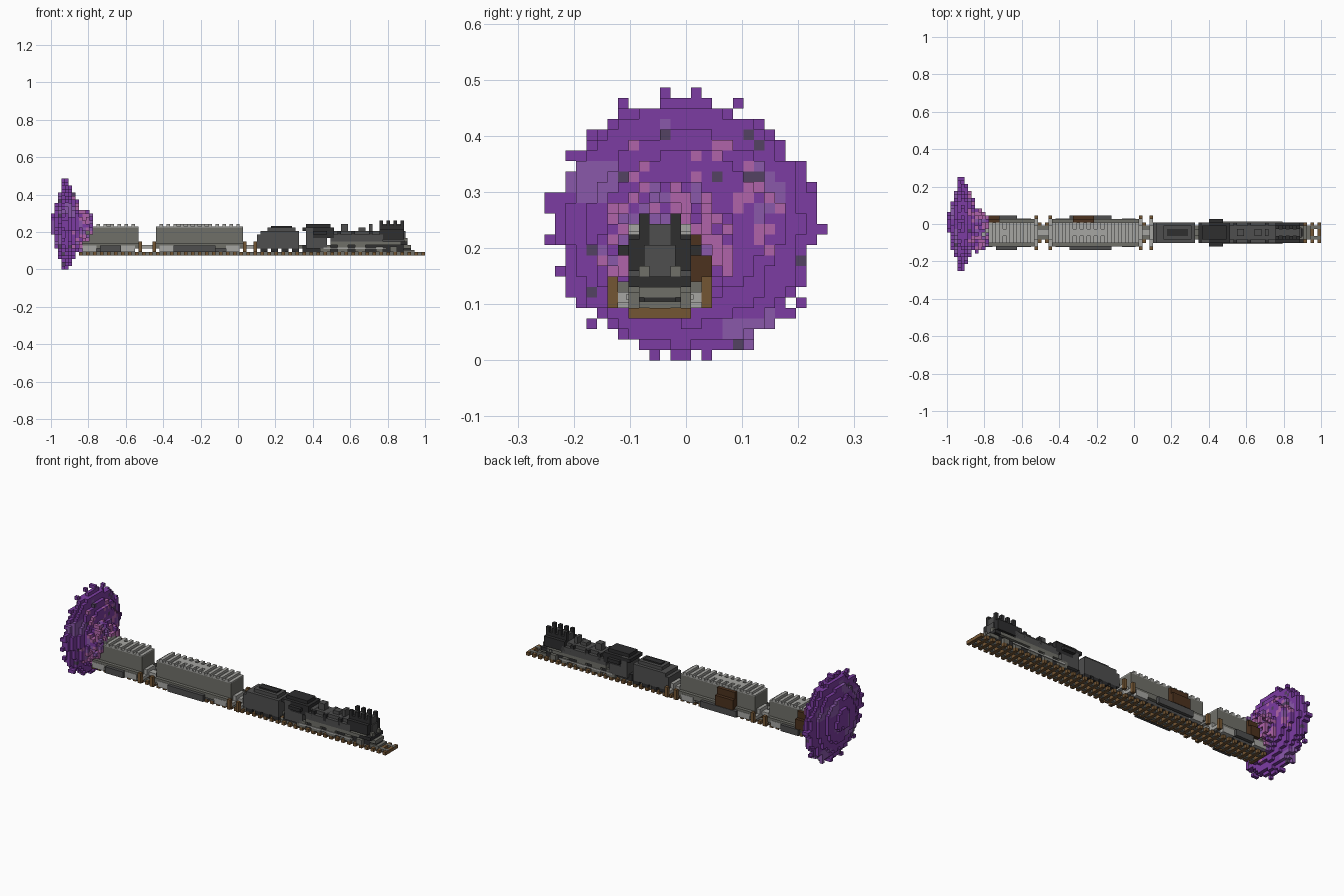
import bpy, bmesh, math, random
from mathutils import Vector, noise

random.seed(4)
V = 2 / 107          # size of one block
OFFSET = Vector((-1.0, -13.5 * V, 0.0))

cube = bpy.data.objects.get("Cube")
if cube:
    bpy.data.objects.remove(cube, do_unlink=True)


def material(name, r, g, b):
    lin = [((c / 255 + 0.055) / 1.055) ** 2.4 for c in (r, g, b)] + [1]
    m = bpy.data.materials.new(name)
    m.use_nodes = True
    m.diffuse_color = lin
    bsdf = next(n for n in m.node_tree.nodes if n.type == 'BSDF_PRINCIPLED')
    bsdf.inputs["Base Color"].default_value = lin
    return m


PURPLE = material("purple", 124, 60, 162)
LILAC = material("light purple", 138, 88, 170)
PINK = material("pink", 176, 100, 170)
PLUM = material("dark plum", 84, 66, 98)
BLACK = material("near black", 46, 46, 47)
DARK = material("dark grey", 78, 78, 78)
GREY = material("stone grey", 112, 112, 105)
LIGHT = material("light grey", 166, 166, 162)
BROWN = material("brown", 116, 86, 52)
WALNUT = material("dark brown", 76, 50, 30)


def finish(name, bm, mats):
    me = bpy.data.meshes.new(name)
    bm.to_mesh(me)
    bm.free()
    for m in mats:
        me.materials.append(m)
    ob = bpy.data.objects.new(name, me)
    bpy.context.collection.objects.link(ob)
    return ob


def boxes(name, mat, spans):
    """Boxes given in blocks as (x0, x1, y0, y1, z0, z1)."""
    bm = bmesh.new()
    for x0, x1, y0, y1, z0, z1 in spans:
        new = bmesh.ops.create_cube(bm, size=1)["verts"]
        size = Vector((x1 - x0, y1 - y0, z1 - z0))
        mid = Vector((x0 + x1, y0 + y1, z0 + z1)) / 2
        for v in new:
            v.co = OFFSET + V * (mid + Vector(a * b for a, b in zip(v.co, size)))
    return finish(name, bm, [mat])


def voxels(name, cells, mats):
    """Outer skin of a set of blocks; cells maps a position to a material slot."""
    bm = bmesh.new()
    for c, slot in cells.items():
        for axis in range(3):
            for s in (-1, 1):
                n = [0, 0, 0]
                n[axis] = s
                if tuple(a + b for a, b in zip(c, n)) in cells:
                    continue
                u, w = (axis + 1) % 3, (axis + 2) % 3
                loop = [(-1, -1), (1, -1), (1, 1), (-1, 1)][::s]
                verts = []
                for a, b in loop:
                    p = Vector(c) + Vector((.5, .5, .5)) + Vector(n) / 2
                    p[u] += a / 2
                    p[w] += b / 2
                    verts.append(bm.verts.new(OFFSET + V * p))
                bm.faces.new(verts).material_index = slot
    bmesh.ops.remove_doubles(bm, verts=bm.verts, dist=V / 100)
    return finish(name, bm, mats)


# Portal: ragged lens of blocks
radii = [3, 6.5, 9.3, 11.4, 12.2, 11.3, 9.3, 7.5]
portal = {}
for i, radius in enumerate(radii):
    for j in range(27):
        for k in range(26):
            d = math.hypot(j - 13, k - 12.2)
            ragged = radius + noise.noise(Vector((i, j, k)) * 0.45) * 0.9
            if d < ragged or (i in (3, 4) and d < 13.3 and random.random() < 0.16):
                tone = noise.noise(Vector((i, j, k)) * 0.21 + Vector((9, 3, 5)))
                slot = 1 if tone > 0.2 else 0
                if random.random() < 0.03:
                    slot = 3
                if i > 5 and random.random() < 0.12:
                    slot = 2
                portal[i, j, k] = slot
# Far fringe blocks that mark the widest reach
for cell in [(4, 0, 15), (4, 26, 12), (4, 13, 0), (4, 14, 25)]:
    portal[cell] = 0
voxels("portal_disc", portal, [PURPLE, LILAC, PINK, PLUM])

# Pink swirl clinging to the emerging wagon
swirl = {}
for i, radius in zip(range(8, 12), (6.5, 6.2, 5.6, 5)):
    for j in range(27):
        for k in range(4, 19):
            d = math.hypot(j - 11.2, k - 10.5)
            in_wagon = 8 <= j < 14 and 5 <= k < 12
            if d < radius and not in_wagon and random.random() < 0.75 - 0.13 * (i - 8):
                swirl[i, j, k] = random.choice((0, 1, 1, 2))
voxels("portal_swirl", swirl, [PURPLE, PINK, LILAC])

# Track
boxes("sleepers", BROWN, [(x, x + 1, 8, 14, 4, 5) for x in range(8, 107, 2)])
boxes("rails", GREY, [(8, 107, y, y + 1, 4.02, 5.06) for y in (9, 12)])


def wagon(name, x0, x1, bay, door):
    length = range(x0 + 1, x1 - 1, 2)
    boxes(name + "_body", GREY, [(x0, x1, 8, 14, 7, 12)])
    boxes(name + "_footing", GREY, [(x0, x1, 7, 15, 6, 7.5)])
    boxes(name + "_underframe", DARK, [(x0 + 1, x1 - 1, 8, 14, 5, 6)])
    boxes(name + "_steps", LIGHT, [(x, x + 4, y, y + 2, 5, 6.8)
                                   for x in (x0 + 1, x1 - 5) for y in (6.9, 13.1)])
    boxes(name + "_roof_ribs", LIGHT, [(x, x + 1, 8, 14, 12, 13) for x in length])
    boxes(name + "_roof_skin", LIGHT, [(x0, x1, 8, 14, 12, 12.3)])
    boxes(name + "_roof_vent", LIGHT, [(bay[0] + 1, bay[1] - 2, 10, 12, 12, 13)])
    boxes(name + "_side_lockers", DARK, [(*bay, y, y + 1, 5, 6.9) for y in (6, 15)])
    boxes(name + "_door", WALNUT, [(*door, 14, 15, 7, 12), (*door, 15, 16, 7, 10)])


wagon("rear_wagon", 8, 25, (14, 20), (12, 15))
wagon("front_wagon", 30, 55, (35, 47), (36, 42))

# Couplings and end posts between vehicles
for name, a, b in (("rear", 25, 30), ("middle", 55, 59)):
    boxes(name + "_coupling", LIGHT, [(a, b, 10, 12, 6, 7), (a, a + 1, 9, 13, 6, 8),
                                      (b - 1, b, 9, 13, 6, 8)])
    boxes(name + "_end_posts", BROWN, [(x, x + 1, y, y + 1, 5, 8)
                                       for x in (a, b - 1) for y in (6, 15)])
    boxes(name + "_post_arms", LIGHT, [(x, x + 1, 7, 15, 5.5, 6.5) for x in (a, b - 1)])

# Tender
boxes("tender_body", DARK, [(59, 71, 8, 14, 6, 10), (60, 71, 8, 14, 10, 11),
                            (62, 70, 9, 13, 11, 12)])
boxes("tender_coal", BLACK, [(63, 69, 10, 12, 12, 12.4)])
boxes("tender_wheels", BLACK, [(x, x + 2, y, y + 1, 5, 6)
                               for x in (60, 63, 66, 69) for y in (8, 13)])
boxes("tender_link", GREY, [(71, 72, 10, 12, 6, 7)])

# Locomotive cab
boxes("cab_walls", DARK, [(73, 79, 8, 14, 6, 9), (73, 75, 8, 14, 9, 12)])
boxes("cab_roof", BLACK, [(72, 81, 8, 14, 11, 12), (73, 80, 9, 13, 12, 13),
                          (75, 79, 7, 15, 10, 11), (75, 81, 8, 14, 9, 11)])

# Boiler with bands, domes and running boards
boxes("boiler", DARK, [(80, 95, 9, 13, 7, 11), (80, 95, 8, 14, 8, 10)])
boxes("boiler_bands", BLACK, [(x, x + 1, 8, 14, 9, 11) for x in (82, 86, 91)])
boxes("boiler_domes", DARK, [(83, 85, 10, 12, 11, 13), (88, 90, 10, 12, 11, 12),
                             (91, 92, 10, 12, 11, 13)])
boxes("running_boards", GREY, [(80, 100, y, y + 1, 7, 8) for y in (8, 13)])

# Wheels, frame and rods
boxes("engine_frame", BLACK, [(72, 101, 9, 13, 5, 7)])
boxes("driving_wheels", GREY, [(x, x + 3, y, y + 1, 5, 7)
                               for x in (77, 82, 87) for y in (8, 13)])
boxes("leading_wheels", GREY, [(x, x + 2, y, y + 1, 5, 6.5)
                               for x in (93, 97) for y in (8, 13)])
boxes("side_rods", LIGHT, [(78, 96, y, y + .3, 5.8, 6.3) for y in (7.8, 13.9)])

# Smokebox with crown of posts
boxes("smokebox_sides", BLACK, [(94, 101, y, y + 2, 8.5, 11.5) for y in (8, 12)])
boxes("smokebox_core", DARK, [(94, 101, 10, 12, 8, 13)])
boxes("smokebox_shoulders", BLACK, [(94, 101, y, y + 1, 11.5, 12.5) for y in (9, 12)])
boxes("crown_posts", BLACK, [(x, x + 1, y, y + 1, 12, 14)
                             for x in (94, 96, 98, 100) for y in (9, 12)])
boxes("smokebox_door", DARK, [(101, 101.4, 9.5, 12.5, 8, 11)])

# Front beam, buffers and pilot
boxes("buffer_beam", BLACK, [(98, 102, 8, 14, 7, 8), (101, 103, 9.5, 12.5, 5, 6)])
boxes("buffers", GREY, [(101, 102, y, y + 1, 8, 9) for y in (9, 12)])
boxes("pilot", GREY, [(100, 103, 9, 13, 6, 7), (101, 104, 9, 13, 5, 5.6)])
